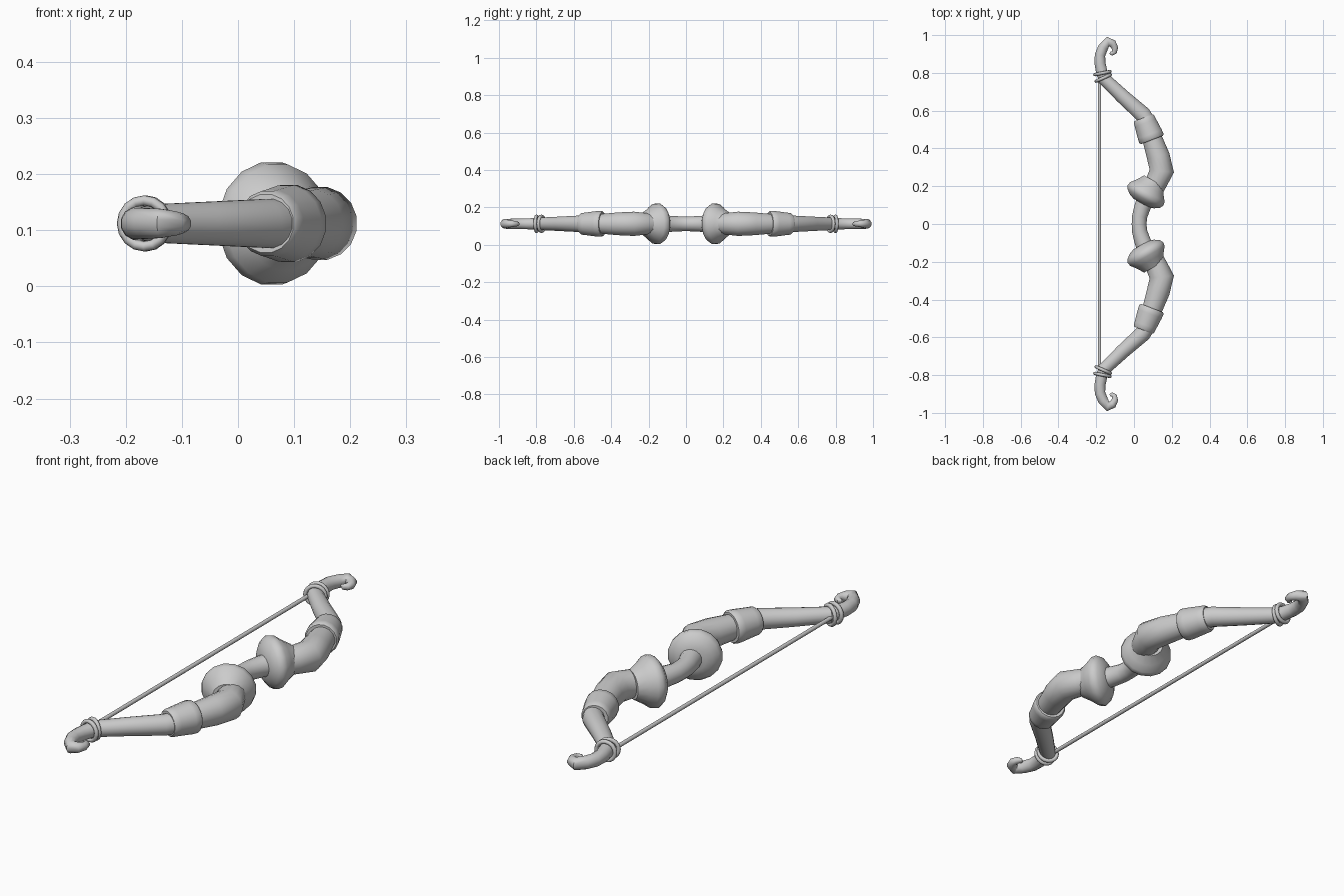
import bpy, bmesh, math
from mathutils import Vector

if "Cube" in bpy.data.objects:
    bpy.data.objects.remove(bpy.data.objects["Cube"])

ZC = 0.112  # height of the bow's centre plane

grey = bpy.data.materials.new("plain_grey")
grey.diffuse_color = (0.6, 0.6, 0.6, 1)
grey.use_nodes = True
grey.node_tree.nodes["Principled BSDF"].inputs["Base Color"].default_value = grey.diffuse_color


def finish(name, bm, mirrored):
    bmesh.ops.recalc_face_normals(bm, faces=bm.faces)
    me = bpy.data.meshes.new(name)
    bm.to_mesh(me)
    bm.free()
    me.materials.append(grey)
    ob = bpy.data.objects.new(name, me)
    bpy.context.collection.objects.link(ob)
    bpy.ops.object.select_all(action='DESELECT')
    ob.select_set(True)
    bpy.context.view_layer.objects.active = ob
    bpy.ops.object.shade_smooth_by_angle(angle=math.radians(50))
    if mirrored:
        mod = ob.modifiers.new("mirror", 'MIRROR')
        mod.use_axis = (False, True, False)
    return ob


def sweep(name, path, sides=16, mirrored=True):
    """Round tube through (x, y, radius) stations lying in the bow's plane."""
    bm = bmesh.new()
    pts = [Vector((x, y, ZC)) for x, y, r in path]
    rings = []
    for i, (p, st) in enumerate(zip(pts, path)):
        t = Vector((0, 0, 0))
        if i > 0:
            t += (p - pts[i - 1]).normalized()
        if i < len(pts) - 1:
            t += (pts[i + 1] - p).normalized()
        t.normalize()
        side = Vector((t.y, -t.x, 0))
        rings.append([bm.verts.new(p + st[2] * (side * math.cos(a) + Vector((0, 0, math.sin(a)))))
                      for a in (2 * math.pi * (k + 0.5) / sides for k in range(sides))])
    for a, b in zip(rings, rings[1:]):
        for k in range(sides):
            n = (k + 1) % sides
            bm.faces.new((a[k], a[n], b[n], b[k]))
    bm.faces.new(rings[0])
    bm.faces.new(rings[-1])
    return finish(name, bm, mirrored)


def lathe(name, centre, axis, profile, sides=16):
    """Turned part: profile of (distance along axis, radius)."""
    ax = Vector(axis).normalized()
    return sweep(name, [(centre[0] + ax.x * d, centre[1] + ax.y * d, r) for d, r in profile], sides)


def ring(name, centre, axis, major, minor, sides=16, tube=8):
    """Closed torus around an axis lying in the bow's plane."""
    bm = bmesh.new()
    ax = Vector((axis[0], axis[1], 0)).normalized()
    side = Vector((ax.y, -ax.x, 0))
    c = Vector((centre[0], centre[1], ZC))
    loops = []
    for k in range(sides):
        a = 2 * math.pi * k / sides
        out = side * math.cos(a) + Vector((0, 0, math.sin(a)))
        loops.append([bm.verts.new(c + out * (major + minor * math.cos(b)) + ax * minor * math.sin(b))
                      for b in (2 * math.pi * j / tube for j in range(tube))])
    for k in range(sides):
        p, q = loops[k], loops[(k + 1) % sides]
        for j in range(tube):
            n = (j + 1) % tube
            bm.faces.new((p[j], p[n], q[n], q[j]))
    return finish(name, bm, True)


# Curved grip
sweep("grip", [(0.08, -0.17, 0.052), (0.045, -0.09, 0.044), (0.03, -0.04, 0.041), (0.027, 0, 0.04),
               (0.03, 0.04, 0.041), (0.045, 0.09, 0.044), (0.08, 0.17, 0.052)], mirrored=False)

# Flared collars either side of the grip
lathe("collar", (0.06, 0.15), (0.5, 0.866),
      [(-0.045, 0.048), (-0.035, 0.075), (-0.018, 0.1), (0.0, 0.111), (0.022, 0.107), (0.05, 0.085), (0.09, 0.06)])

# Thick bent inner limbs
sweep("inner_limb", [(0.10, 0.18, 0.055), (0.118, 0.22, 0.059), (0.147, 0.28, 0.066),
                     (0.128, 0.36, 0.062), (0.09, 0.47, 0.052)])

# Cuffs joining inner and outer limbs
lathe("cuff", (0.073, 0.503), (-0.36, 0.93),
      [(-0.062, 0.052), (-0.062, 0.064), (-0.054, 0.07), (-0.03, 0.069), (0.035, 0.061),
       (0.056, 0.059), (0.064, 0.053), (0.064, 0.04)])

# Slim outer limbs
sweep("outer_limb", [(0.07, 0.54, 0.045), (0.045, 0.582, 0.044), (-0.06, 0.675, 0.039), (-0.165, 0.775, 0.034)])

# Curled tips
sweep("tip_hook", [(-0.15, 0.76, 0.033), (-0.17, 0.8, 0.032), (-0.18, 0.85, 0.03), (-0.18, 0.895, 0.029),
                   (-0.163, 0.935, 0.028), (-0.138, 0.966, 0.027), (-0.113, 0.955, 0.022),
                   (-0.101, 0.932, 0.018), (-0.104, 0.911, 0.015), (-0.117, 0.902, 0.012),
                   (-0.127, 0.908, 0.007)], 12)

# String bindings
ring("binding_outer", (-0.167, 0.799), (-0.2, 1), 0.041, 0.009)
ring("binding_inner", (-0.163, 0.773), (-0.45, 1), 0.041, 0.009)

# Bowstring
sweep("string", [(-0.182, -0.785, 0.009), (-0.182, 0.785, 0.009)], 8, mirrored=False)
